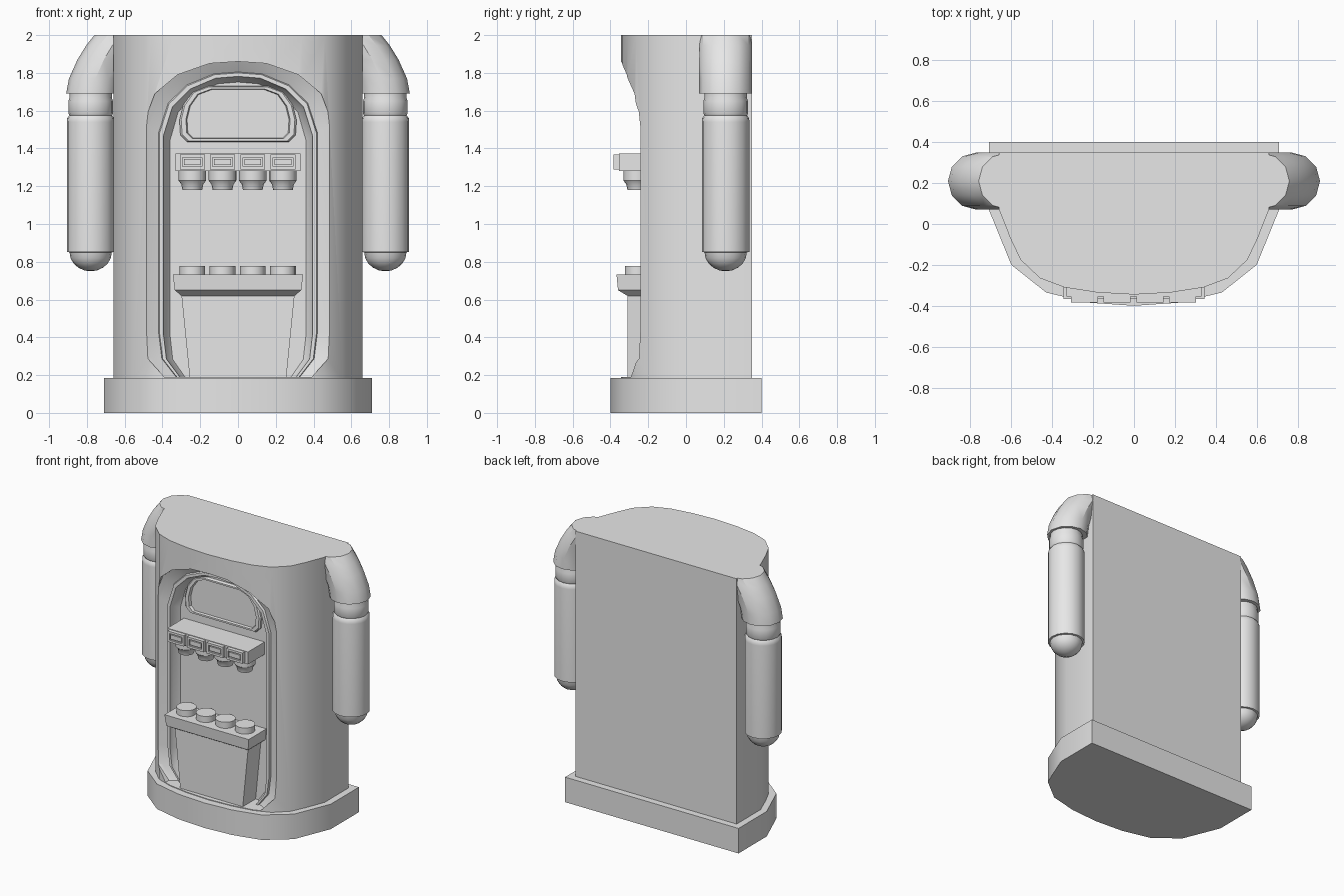
import bpy, bmesh, math

cube = bpy.data.objects.get("Cube")
if cube:
    bpy.data.objects.remove(cube, do_unlink=True)

grey = bpy.data.materials.new("light_grey")
grey.use_nodes = True
grey.diffuse_color = (0.8, 0.8, 0.8, 1)
grey.node_tree.nodes["Principled BSDF"].inputs["Base Color"].default_value = (0.8, 0.8, 0.8, 1)


def loft(name, rings):
    """Bridge equal rings of points and cap both ends."""
    bm = bmesh.new()
    loops = [[bm.verts.new(p) for p in ring] for ring in rings]
    n = len(loops[0])
    for a, b in zip(loops, loops[1:]):
        for i in range(n):
            j = (i + 1) % n
            bm.faces.new((a[i], a[j], b[j], b[i]))
    bm.faces.new(loops[0])
    bm.faces.new(loops[-1])
    bmesh.ops.recalc_face_normals(bm, faces=bm.faces)
    mesh = bpy.data.meshes.new(name)
    bm.to_mesh(mesh)
    bm.free()
    mesh.materials.append(grey)
    obj = bpy.data.objects.new(name, mesh)
    bpy.context.collection.objects.link(obj)
    return obj


def smooth(obj, angle=32):
    bpy.ops.object.select_all(action='DESELECT')
    obj.select_set(True)
    bpy.context.view_layer.objects.active = obj
    bpy.ops.object.shade_smooth_by_angle(angle=math.radians(angle))


def mirrored(half):
    """Close a right-hand half outline that ends on the centre line."""
    return half + [(-x, v) for x, v in reversed(half) if x > 0]


def prism(name, half, z0, z1):
    pts = mirrored(half)
    return loft(name, [[(x, y, z) for x, y in pts] for z in (z0, z1)])


def rect(hw, y0, y1, z, cx=0):
    return [(cx - hw, y0, z), (cx + hw, y0, z), (cx + hw, y1, z), (cx - hw, y1, z)]


def circle(cx, cy, z, r, n=16):
    return [(cx + r * math.cos(math.tau * i / n), cy + r * math.sin(math.tau * i / n), z)
            for i in range(n)]


def lathe(name, cx, cy, profile, n=16):
    return loft(name, [circle(cx, cy, z, r, n) for r, z in profile])


# Plinth
base = prism("base", [(0.71, 0.4), (0.71, 0.07), (0.6, -0.2), (0.43, -0.335),
                      (0.22, -0.385), (0, -0.4)], 0, 0.185)
smooth(base)

# Main body with curved front
body = prism("body", [(0.66, 0.35), (0.66, 0.07), (0.605, -0.07), (0.555, -0.175), (0.46, -0.265),
                      (0.34, -0.31), (0.18, -0.335), (0, -0.345)], 0.17, 2)

# Arched recess cut into the front in stepped rings
arch = mirrored([(0.39, 0.19), (0.48, 0.29), (0.5, 0.43), (0.5, 1.53), (0.44, 1.69),
                 (0.32, 1.79), (0.15, 1.85), (0, 1.86)])


def arch_ring(sx, sz, y):
    return [(x * sx, y, 0.19 + (z - 0.19) * sz) for x, z in arch]


cutter = loft("recess_cutter", [arch_ring(*s) for s in (
    (1, 1, -0.6), (1, 1, -0.25), (0.94, 0.985, -0.235), (0.84, 0.967, -0.215),
    (0.83, 0.964, -0.23), (0.79, 0.953, -0.23), (0.78, 0.948, -0.2), (0.72, 0.935, -0.16))])
cutter.hide_render = True
cut = body.modifiers.new("recess", 'BOOLEAN')
cut.operation = 'DIFFERENCE'
cut.solver = 'EXACT'
cut.object = cutter
bpy.ops.object.select_all(action='DESELECT')
body.select_set(True)
bpy.context.view_layer.objects.active = body
bpy.ops.object.modifier_apply(modifier="recess")
bpy.data.objects.remove(cutter, do_unlink=True)
smooth(body)

# Display window: raised frame with sunken pane
pane = mirrored([(0.27, 1.435), (0.305, 1.47), (0.31, 1.55), (0.29, 1.63),
                 (0.24, 1.7), (0.16, 1.73), (0, 1.73)])


def pane_ring(s, y):
    return [(x * s, y, 1.585 + (z - 1.585) * s) for x, z in pane]


loft("display_window", [pane_ring(*s) for s in (
    (1, -0.14), (1, -0.175), (0.97, -0.185), (0.89, -0.185), (0.87, -0.165))])

# Dispenser shelf, button plates and nozzles
loft("dispenser_shelf", [rect(0.33, -0.355, -0.14, z) for z in (1.28, 1.372)])
slots = (-0.242, -0.082, 0.078, 0.238)
for i, x in enumerate(slots, 1):
    def frame(hw, hh, y):
        return [(x + sx * hw, y, 1.328 + sz * hh)
                for sx, sz in ((-1, -1), (1, -1), (1, 1), (-1, 1))]
    loft(f"button_plate_{i}", [frame(*s) for s in (
        (0.066, 0.04, -0.35), (0.066, 0.04, -0.383), (0.052, 0.024, -0.383),
        (0.052, 0.024, -0.37), (0.044, 0.016, -0.37), (0.044, 0.016, -0.38))])
    smooth(lathe(f"nozzle_{i}", x, -0.258,
                 [(0.073, 1.285), (0.073, 1.23), (0.058, 1.21), (0.052, 1.18)]))
    smooth(lathe(f"cup_{i}", x, -0.256, [(0.068, 0.72), (0.068, 0.778)]))

# Counter and tapered pedestal
loft("counter", [rect(0.3, -0.31, -0.14, 0.62), rect(0.335, -0.36, -0.14, 0.65),
                 rect(0.345, -0.368, -0.14, 0.733)])
loft("pedestal", [rect(0.255, -0.31, -0.14, 0.18), rect(0.3, -0.31, -0.14, 0.63)])

# Shoulders and arms on both sides
for side, s in (("left", 1), ("right", -1)):
    shoulder = loft(f"{side}_shoulder", [circle(s * cx, 0.21, z, r, 12) for cx, z, r in (
        (0.622, 2, 0.138), (0.665, 1.945, 0.139), (0.71, 1.87, 0.14),
        (0.755, 1.77, 0.14), (0.77, 1.69, 0.14))])
    smooth(shoulder)
    dome = [(0.112 * math.cos(a), 0.85 - 0.1 * math.sin(a))
            for a in (math.radians(d) for d in (0, 18, 36, 54, 72, 86))]
    arm = lathe(f"{side}_arm", s * 0.78, 0.21,
                [(0.112, 1.7), (0.112, 1.67), (0.118, 1.65), (0.118, 1.585), (0.113, 1.575),
                 (0.124, 1.56), (0.126, 1.54), (0.126, 0.852)] + dome)
    smooth(arm)
